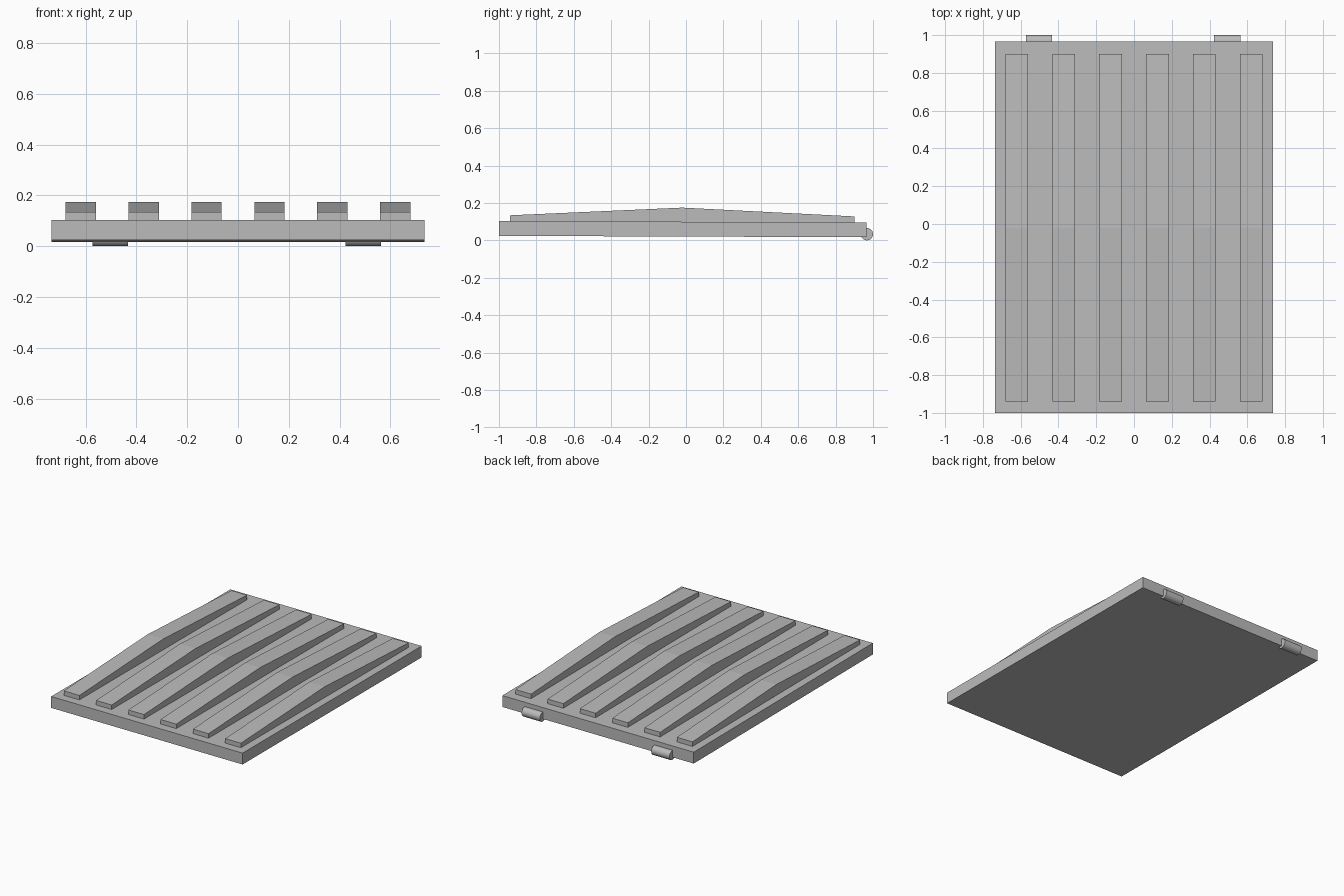
import bpy
import bmesh
import math
from mathutils import Matrix

default = bpy.data.objects.get("Cube")
if default:
    bpy.data.objects.remove(default, do_unlink=True)

grey = bpy.data.materials.new("plain grey")
grey.use_nodes = True
colour = (0.5, 0.5, 0.5, 1)
grey.diffuse_color = colour
grey.node_tree.nodes["Principled BSDF"].inputs["Base Color"].default_value = colour


def add_object(name, bm):
    bmesh.ops.recalc_face_normals(bm, faces=bm.faces)
    mesh = bpy.data.meshes.new(name)
    bm.to_mesh(mesh)
    bm.free()
    mesh.materials.append(grey)
    obj = bpy.data.objects.new(name, mesh)
    bpy.context.collection.objects.link(obj)
    return obj


def extrude_profile(name, profile, x, width):
    """Sweep a closed (y, z) side profile across the given width."""
    bm = bmesh.new()
    face = bm.faces.new([bm.verts.new((x - width / 2, y, z)) for y, z in profile])
    moved = bmesh.ops.extrude_face_region(bm, geom=[face])["geom"]
    verts = [v for v in moved if isinstance(v, bmesh.types.BMVert)]
    bmesh.ops.translate(bm, verts=verts, vec=(width, 0, 0))
    return add_object(name, bm)


# Slightly tilted base panel
panel = [(-1, 0.024), (0.965, 0.017), (0.965, 0.096), (-1, 0.103)]
extrude_profile("lid_panel", panel, 0, 1.47)

# Six raised ribs, peaked at mid length
rib = [(-0.94, 0.098), (0.9, 0.092), (0.9, 0.128), (-0.02, 0.175), (-0.94, 0.134)]
for i in range(6):
    extrude_profile(f"rib_{i + 1}", rib, (i - 2.5) * 0.248, 0.12)

# Two hinge barrels on the back edge
for side, x in (("right", -0.503), ("left", 0.493)):
    bm = bmesh.new()
    turn = Matrix.Translation((x, 0.967, 0.033)) @ Matrix.Rotation(math.pi / 2, 4, "Y")
    bmesh.ops.create_cone(bm, cap_ends=True, segments=24, radius1=0.033,
                          radius2=0.033, depth=0.14, matrix=turn)
    hinge = add_object(f"{side}_hinge", bm)
    bpy.ops.object.select_all(action="DESELECT")
    hinge.select_set(True)
    bpy.context.view_layer.objects.active = hinge
    bpy.ops.object.shade_smooth_by_angle(angle=math.radians(30))
